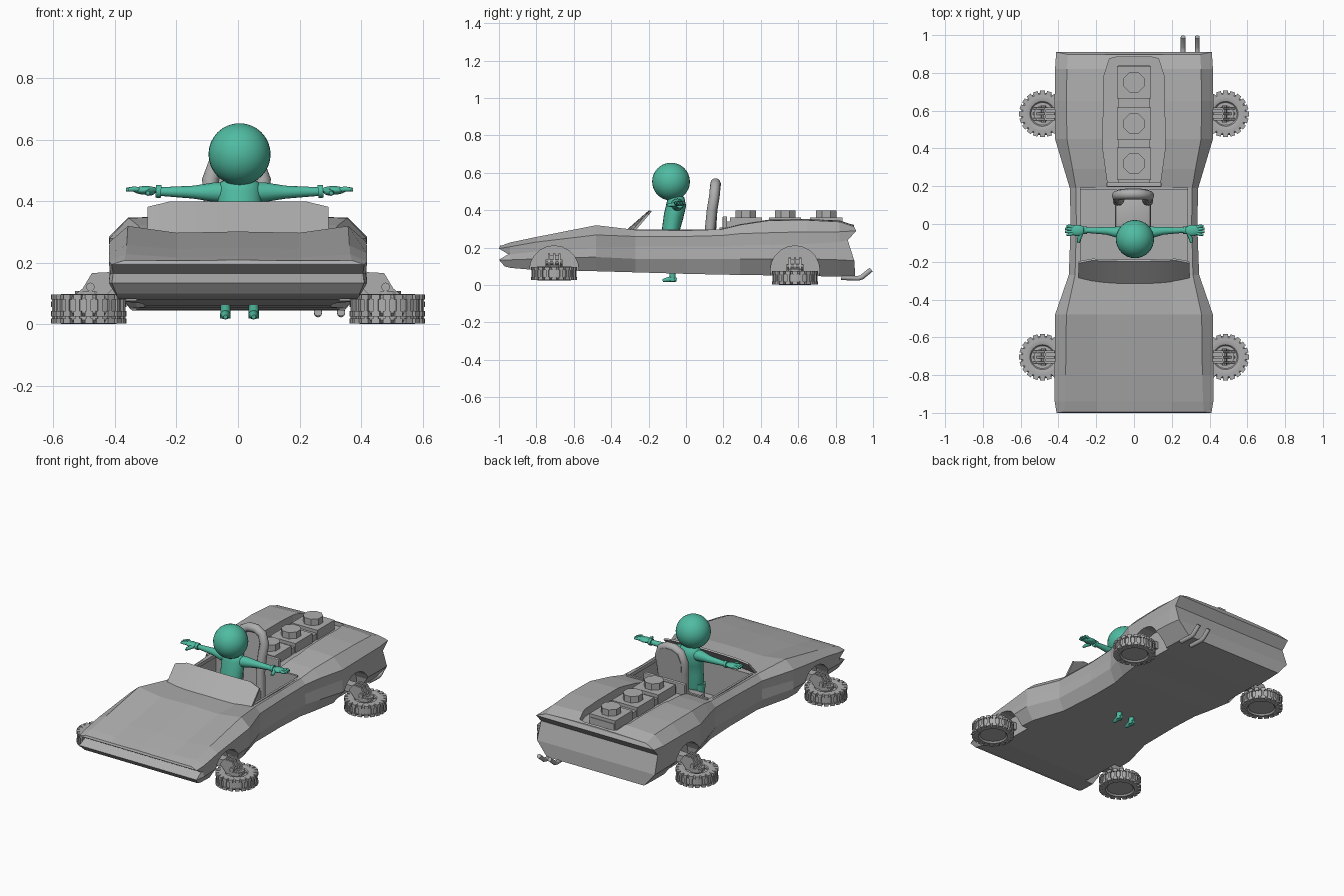
import bpy, bmesh, math
from mathutils import Vector, Matrix

if "Cube" in bpy.data.objects:
    bpy.data.objects.remove(bpy.data.objects["Cube"])


def material(name, rgb):
    m = bpy.data.materials.new(name)
    m.diffuse_color = (*rgb, 1)
    m.use_nodes = True
    m.node_tree.nodes["Principled BSDF"].inputs["Base Color"].default_value = m.diffuse_color
    return m


GREY = material("plain grey", (0.42, 0.42, 0.42))
GREEN = material("sea green", (0.08, 0.50, 0.36))


def finish(name, bm, mat=GREY, smooth=None):
    bmesh.ops.recalc_face_normals(bm, faces=bm.faces)
    me = bpy.data.meshes.new(name)
    bm.to_mesh(me)
    bm.free()
    me.materials.append(mat)
    ob = bpy.data.objects.new(name, me)
    bpy.context.collection.objects.link(ob)
    if smooth:
        bpy.ops.object.select_all(action='DESELECT')
        ob.select_set(True)
        bpy.context.view_layer.objects.active = ob
        bpy.ops.object.shade_smooth_by_angle(angle=math.radians(smooth))
    return ob


def box(bm, c, size, rot=Matrix(), bevel=0):
    m = rot @ Matrix.Translation(c) @ Matrix.Diagonal((*size, 1))
    vs = bmesh.ops.create_cube(bm, size=1, matrix=m)['verts']
    if bevel:
        es = list({e for v in vs for e in v.link_edges})
        bmesh.ops.bevel(bm, geom=es, offset=bevel, segments=2, affect='EDGES', profile=0.5)


def cyl(bm, c, r, h, n, rot=Matrix()):
    bmesh.ops.create_cone(bm, cap_ends=True, segments=n, radius1=r, radius2=r, depth=h,
                          matrix=Matrix.Translation(c) @ rot)


def ball(bm, c, size, n=24):
    bmesh.ops.create_uvsphere(bm, u_segments=n, v_segments=n // 2, radius=1,
                              matrix=Matrix.Translation(c) @ Matrix.Diagonal((*size, 1)))


def bridge(bm, a, b):
    n = len(a)
    for i in range(n):
        bm.faces.new((a[i], a[(i + 1) % n], b[(i + 1) % n], b[i]))


def tube(bm, pts, radii, n=12, wide=1):
    """Sweep a circle (stretched sideways by wide) along a path."""
    pts = [Vector(p) for p in pts]
    rings = []
    for i, p in enumerate(pts):
        d = (pts[min(i + 1, len(pts) - 1)] - pts[max(i - 1, 0)]).normalized()
        u = d.cross(Vector((0, 1, 0))).normalized() if abs(d.y) < 0.75 else d.cross(Vector((0, 0, 1))).normalized()
        v = d.cross(u)
        rings.append([bm.verts.new(p + radii[i] * (u * wide * math.cos(2 * math.pi * k / n) + v * math.sin(2 * math.pi * k / n)))
                      for k in range(n)])
    for a, b in zip(rings, rings[1:]):
        bridge(bm, a, b)
    bm.faces.new(rings[0])
    bm.faces.new(rings[-1])


def prism(bm, outline, shift):
    """Extrude a closed 3D outline by a vector."""
    a = [bm.verts.new(p) for p in outline]
    b = [bm.verts.new(Vector(p) + Vector(shift)) for p in outline]
    bridge(bm, a, b)
    bm.faces.new(a)
    bm.faces.new(b)


# Car body: lofted sections
# y, bottom width, bottom z, side width, low z, mid z, high z, crest x, crest z, middle z
STATIONS = [
    (-1.00, .395, .100, .410, .135, .165, .195, .370, .208, .206),
    (-0.94, .395, .092, .420, .135, .165, .205, .365, .228, .218),
    (-0.80, .385, .080, .420, .140, .180, .230, .362, .257, .245),
    (-0.48, .370, .074, .418, .150, .200, .268, .358, .320, .298),
    (-0.27, .310, .068, .345, .140, .205, .260, .312, .295, .292),
    (0.00, .300, .060, .335, .140, .205, .260, .305, .292, .290),
    (0.19, .305, .056, .340, .140, .205, .265, .308, .298, .300),
    (0.29, .325, .054, .370, .140, .210, .275, .325, .322, .325),
    (0.45, .350, .052, .418, .140, .215, .280, .355, .346, .350),
    (0.65, .350, .048, .420, .140, .220, .285, .358, .347, .352),
    (0.82, .345, .046, .418, .135, .230, .285, .355, .338, .345),
    (0.90, .340, .045, .412, .130, .240, .290, .350, .312, .318)]
NOSE_Y = (.03, 0, .05, 0, .005, .005)
TAIL_Y = (.005, 0, -.035, .01, -.002, -.002)
bm = bmesh.new()
rings = []
for s in STATIONS:
    y, wb, zb, w, z1, z2, z3, cx, cz, mz = s
    half = [(wb, zb), (w, z1), (w - .004, z2), (w, z3), (cx, cz), (.2, mz)]
    dy = NOSE_Y if y == -1 else TAIL_Y if y == .9 else (0,) * 6
    right = [bm.verts.new((x, y + d, z)) for (x, z), d in zip(half, dy)]
    left = [bm.verts.new((-x, y + d, z)) for (x, z), d in zip(half, dy)]
    top = bm.verts.new((0, y + dy[5], mz + .004))
    rings.append((right, left, right + [top] + left[::-1]))
for a, b in zip(rings, rings[1:]):
    bridge(bm, a[2], b[2])
for r, l, ring in (rings[0], rings[-1]):
    for i in range(5):
        bm.faces.new((r[i], r[i + 1], l[i + 1], l[i]))
    bm.faces.new((r[5], ring[6], l[5]))
body = finish("car_body", bm)

# Cut cockpit, engine bay and wheel arches out of the body
cuts = []
bm = bmesh.new()
box(bm, (0, -.03, .29), (.57, .43, .40))
cuts.append(finish("cockpit_cutter", bm))
bm = bmesh.new()
prism(bm, [(x, y, .30) for x, y in ((-.14, .22), (.14, .22), (.165, .40), (.16, .78), (.13, .875), (.09, .885),
                                  (-.09, .885), (-.13, .875), (-.16, .78), (-.165, .40))], (0, 0, .2))
cuts.append(finish("engine_bay_cutter", bm))
WHEELS = [(s, y, z) for s in (-1, 1) for y, z in ((-.705, .062), (.583, .0385))]
SIDEWAYS = Matrix.Rotation(math.pi / 2, 4, 'Y')
bm = bmesh.new()
for s, y, z in WHEELS:
    cyl(bm, (s * .47, y, .078), .132, .28, 20, SIDEWAYS)
cuts.append(finish("wheel_arch_cutter", bm))
bpy.context.view_layer.objects.active = body
for c in cuts:
    mod = body.modifiers.new("cut", 'BOOLEAN')
    mod.operation, mod.solver, mod.object = 'DIFFERENCE', 'EXACT', c
    bpy.ops.object.modifier_apply(modifier=mod.name)
for c in cuts:
    bpy.data.objects.remove(c)

# Cockpit rim
bm = bmesh.new()
for s in (-1, 1):
    box(bm, (s * .287, -.03, .287), (.014, .44, .022))
box(bm, (0, .187, .298), (.57, .014, .022))
finish("cockpit_rim", bm)

# Curved windscreen leaning back
bm = bmesh.new()
front = []
back = []
for i in range(9):
    t = i / 4 - 1
    drop = .018 if abs(t) == 1 else 0
    y0, y1 = -.335 + .035 * t * t, -.198 + .008 * t * t
    front.append([bm.verts.new((.295 * t, y0, .28)), bm.verts.new((.295 * t, y1 - drop, .40 - drop))])
    back.append([bm.verts.new((.295 * t, y0 + .016, .275)), bm.verts.new((.295 * t, y1 + .01 - drop, .394 - drop))])
bars = [[f[0], f[1], b[1], b[0]] for f, b in zip(front, back)]
for a, b in zip(bars, bars[1:]):
    bridge(bm, a, b)
bm.faces.new(bars[0])
bm.faces.new(bars[-1])
finish("windscreen", bm, smooth=30)

# Seat: padded arch around a back panel, with cushion
bm = bmesh.new()
arch = [(-.085, .12, .12), (-.078, .128, .30), (-.085, .138, .40), (-.09, .15, .47), (-.07, .155, .525), (-.03, .158, .545)]
arch += [(-x - .01, y, z) for x, y, z in arch[::-1]]
tube(bm, arch, [.027] * 12)
prism(bm, [(x, y + .008, z) for x, y, z in arch], (0, .022, 0))
box(bm, (-.005, .04, .16), (.19, .20, .09), bevel=.02)
finish("seat", bm, smooth=40)

# Engine: three bolted blocks with octagonal caps and a bulkhead plate
bm = bmesh.new()
box(bm, (0, .53, .315), (.17, .62, .05))
for y in (.32, .53, .75):
    box(bm, (0, y, .33), (.18, .172, .06))
    cyl(bm, (0, y, .375), .059, .05, 8, Matrix.Rotation(math.pi / 8, 4, 'Z'))
box(bm, (0, .208, .335), (.29, .024, .065), bevel=.005)
finish("engine", bm)

# Twin exhaust pipes
bm = bmesh.new()
for x in (.26, .335):
    tube(bm, [(x, .83, .04), (x, .92, .036), (x, .94, .042), (x, .99, .083)], [.013] * 4)
finish("exhaust_pipes", bm, smooth=40)

# Folded wheels lying flat, each with tread blocks and bracket
TYRE = [(.06, .024), (.066, .032), (.085, .037), (.104, .034), (.113, .024),
        (.113, -.024), (.104, -.034), (.085, -.037), (.076, -.028)]
for n, (s, wy, wz) in enumerate(WHEELS):
    c = Vector((s * .485, wy, wz))
    bm = bmesh.new()
    loops = [[bm.verts.new(c + Vector((r * math.cos(k * math.pi / 20), r * math.sin(k * math.pi / 20), z)))
              for k in range(40)] for r, z in TYRE]
    for a, b in zip(loops, loops[1:]):
        bridge(bm, a, b)
    bm.faces.new(loops[0])
    bm.faces.new(loops[-1])
    for k in range(20):
        rot = Matrix.Translation(c) @ Matrix.Rotation(k * math.pi / 10, 4, 'Z')
        for z in (-.027, .027):
            box(bm, (.110, 0, z), (.026, .026, .017), rot)
        box(bm, (.113, 0, 0), (.014, .014, .05), rot)
    finish("wheel_%d" % n, bm, smooth=30)
    bm = bmesh.new()
    side = [(.535, .03), (.505, .055), (.475, .105), (.42, .108), (.39, .07), (.44, .02)]
    for dy in (-.034, -.006, .022):
        prism(bm, [(s * x, wy + dy, wz + z) for x, z in side], (0, .012, 0))
    cyl(bm, c + Vector((0, 0, .034)), .045, .025, 16)
    cyl(bm, (s * .48, wy, wz + .06), .014, .09, 10, Matrix.Rotation(math.pi / 2, 4, 'X'))
    box(bm, (s * .39, wy, wz + .075), (.16, .055, .045))
    finish("wheel_bracket_%d" % n, bm)

# Driver: round head, soft torso, arms straight out
bm = bmesh.new()
ball(bm, (.005, -.08, .553), (.101, .101, .101), 32)
finish("driver_head", bm, GREEN, 60)
bm = bmesh.new()
tube(bm, [(.005, -.075, .18), (.005, -.08, .22), (.005, -.08, .30), (.005, -.066, .37), (.005, -.052, .43), (.005, -.055, .462), (.005, -.06, .475)],
     [.035, .052, .048, .053, .053, .046, .025], 20, 1.35)
finish("driver_torso", bm, GREEN, 60)
bm = bmesh.new()
for s in (-1, 1):
    def at(x, y, z):
        return (.005 + s * x, y, z)
    tube(bm, [at(.03, -.05, .428), at(.08, -.045, .43), (at(.15, -.036, .43)), at(.26, -.033, .432)],
         [.034, .032, .021, .014], 14)
    tube(bm, [at(.255, -.033, .432), at(.272, -.033, .433)], [.021, .021], 14)
    ball(bm, at(.305, -.034, .436), (.042, .030, .014), 16)
    for k in range(4):
        y = -.056 + k * .015
        tip = .372 - .006 * abs(k - 1.5)
        tube(bm, [at(.32, -.045 + k * .008, .437), at(.345, y, .44), at(tip, y, .438)], [.009, .0085, .006], 8)
    tube(bm, [at(.285, -.05, .432), at(.298, -.085, .428), at(.298, -.1, .427)], [.012, .010, .007], 8)
finish("driver_arms", bm, GREEN, 60)
bm = bmesh.new()
for s in (-1, 1):
    x = .005 + s * .046
    tube(bm, [(x, -.08, .24), (x, -.078, .15), (x, -.072, .07), (x, -.072, .02)], [.034, .026, .016, .017], 14)
    tube(bm, [(x, -.125, .024), (x, -.11, .027), (x, -.075, .033), (x, -.05, .028)], [.007, .011, .017, .010], 12)
finish("driver_legs", bm, GREEN, 60)
